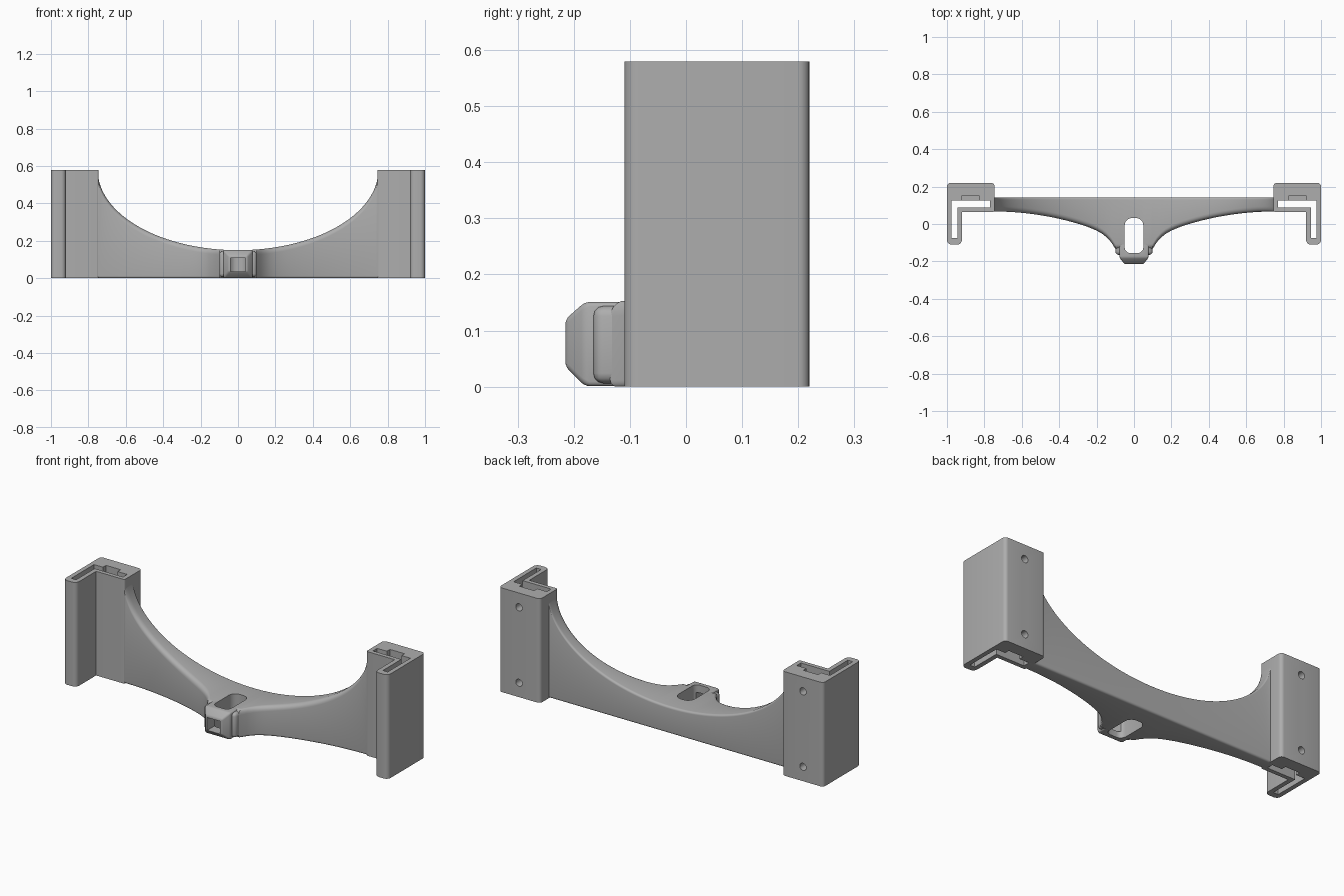
import bpy, bmesh, math
from mathutils import Vector

if "Cube" in bpy.data.objects:
    bpy.data.objects.remove(bpy.data.objects["Cube"])

grey = bpy.data.materials.new("plain grey")
grey.use_nodes = True
grey.diffuse_color = (0.42, 0.42, 0.42, 1)
grey.node_tree.nodes["Principled BSDF"].inputs["Base Color"].default_value = grey.diffuse_color

HEIGHT = 0.58


def loft(name, rings):
    """Closed solid through a list of equal-length point rings."""
    bm = bmesh.new()
    rows = [[bm.verts.new(p) for p in ring] for ring in rings]
    n = len(rows[0])
    for a, b in zip(rows, rows[1:]):
        for i in range(n):
            bm.faces.new((a[i], a[(i + 1) % n], b[(i + 1) % n], b[i]))
    bm.faces.new(rows[0])
    bm.faces.new(rows[-1])
    bmesh.ops.recalc_face_normals(bm, faces=bm.faces)
    mesh = bpy.data.meshes.new(name)
    bm.to_mesh(mesh)
    bm.free()
    ob = bpy.data.objects.new(name, mesh)
    bpy.context.collection.objects.link(ob)
    mesh.materials.append(grey)
    return ob


def prism(name, outline, z0, z1):
    return loft(name, [[(x, y, z) for x, y in outline] for z in (z0, z1)])


def box(name, x0, x1, y0, y1, z0, z1):
    return prism(name, [(x0, y0), (x1, y0), (x1, y1), (x0, y1)], z0, z1)


def rounded(corners, steps=5):
    """Outline from (x, y, radius) corners, each rounded by a curve."""
    out = []
    for i, (x, y, r) in enumerate(corners):
        p = Vector((x, y))
        if r == 0:
            out.append((x, y))
            continue
        a = Vector(corners[i - 1][:2]) - p
        b = Vector(corners[(i + 1) % len(corners)][:2]) - p
        a, b = a.normalized() * r, b.normalized() * r
        for k in range(steps + 1):
            t = math.pi / 2 * k / steps
            q = p + a * (1 - math.sin(t)) + b * (1 - math.cos(t))
            out.append(tuple(q))
    return out


def cut(ob, cutters):
    for c in cutters:
        c.hide_render = True
        m = ob.modifiers.new("cut", "BOOLEAN")
        m.operation, m.solver, m.object = "DIFFERENCE", "EXACT", c


def bevel(ob, width):
    m = ob.modifiers.new("soft edges", "BEVEL")
    m.width, m.segments = width, 3


def finish(ob, cutters=()):
    """Apply modifiers, drop the cutters and smooth the curved faces."""
    bpy.ops.object.select_all(action="DESELECT")
    bpy.context.view_layer.objects.active = ob
    ob.select_set(True)
    for m in list(ob.modifiers):
        bpy.ops.object.modifier_apply(modifier=m.name)
    bpy.ops.object.shade_smooth_by_angle(angle=math.radians(32))
    for c in cutters:
        bpy.data.objects.remove(c)


# Corner brackets with an L-shaped channel, nut pockets and screw holes
def bracket(side, name):
    def flip(points):
        return [(side * p[0], *p[1:]) for p in points]

    body = prism(name, flip(rounded([
        (0.745, 0.22, 0.02), (1, 0.22, 0.02), (1, -0.11, 0.025),
        (0.92, -0.11, 0.025), (0.92, 0.065, 0), (0.745, 0.065, 0.01)])), 0, HEIGHT)
    channel = prism("channel_cutter", flip([
        (0.77, 0.088), (0.945, 0.088), (0.945, -0.075),
        (0.975, -0.075), (0.975, 0.125), (0.77, 0.125)]), -0.1, HEIGHT + 0.1)
    cutters = [channel]
    x0, x1 = sorted((side * 0.83, side * 0.92))
    for z0, z1, hole_z in ((-0.1, 0.12, 0.08), (HEIGHT - 0.12, HEIGHT + 0.1, HEIGHT - 0.08)):
        cutters.append(box("pocket_cutter", x0, x1, 0.11, 0.152, z0, z1))
        ring = [(side * 0.875 + 0.02 * math.cos(a), hole_z + 0.02 * math.sin(a))
                for a in (math.tau * k / 24 for k in range(24))]
        cutters.append(loft("screw_hole_cutter", [[(x, y, z) for x, z in ring] for y in (0.1, 0.3)]))
    cut(body, cutters)
    finish(body, cutters)


bracket(1, "left_bracket")
bracket(-1, "right_bracket")


# Arched beam, deeper towards the middle
def front_y(x):
    x = max(abs(x), 0.1)
    u = max(0, 1 - x / 0.75)
    return 0.067 - 0.18 * u * u - 0.046 * math.exp((0.115 - x) / 0.04)


def section(x, top):
    y0, y1, c = front_y(x), 0.142, 0.012
    outline = rounded([(y0, top, 0.028), (y1, top, 0.012), (y1, 0, c), (y0, 0, c)])
    return [(x, y, z) for y, z in outline]


rings = [section(-0.767, HEIGHT - 0.002)]
STEPS = 96
for k in range(STEPS + 1):
    t = math.pi * (k / STEPS - 0.5)
    rings.append(section(0.75 * math.sin(t), HEIGHT - 0.002 - 0.428 * math.cos(t)))
rings.append(section(0.767, HEIGHT - 0.002))
beam = loft("arched_beam", rings)

# Hook in the middle: side cheeks and a tapered nose
cheeks = box("hook_cheeks", -0.1, 0.1, -0.165, -0.06, 0.006, 0.144)
bevel(cheeks, 0.018)


def nose_ring(y, w, z0, z1):
    return [(-w, y, z0), (w, y, z0), (w, y, z1), (-w, y, z1)]


nose = loft("hook_nose", [nose_ring(-0.08, 0.08, 0.001, 0.151), nose_ring(-0.18, 0.078, 0.001, 0.151),
                          nose_ring(-0.215, 0.05, 0.036, 0.12)])
bevel(nose, 0.008)

# Strap slot down through the hook and the window in its nose
slot = prism("slot_cutter", rounded([(-0.05, -0.155, 0.03), (0.05, -0.155, 0.03),
                                     (0.05, 0.032, 0.04), (-0.05, 0.032, 0.04)]), -0.1, 0.3)
window = box("window_cutter", -0.04, 0.04, -0.3, -0.1, 0.036, 0.108)
cut(beam, [slot])
for part in (cheeks, nose):
    cut(part, [slot, window])
finish(beam)
finish(cheeks)
finish(nose, [slot, window])
